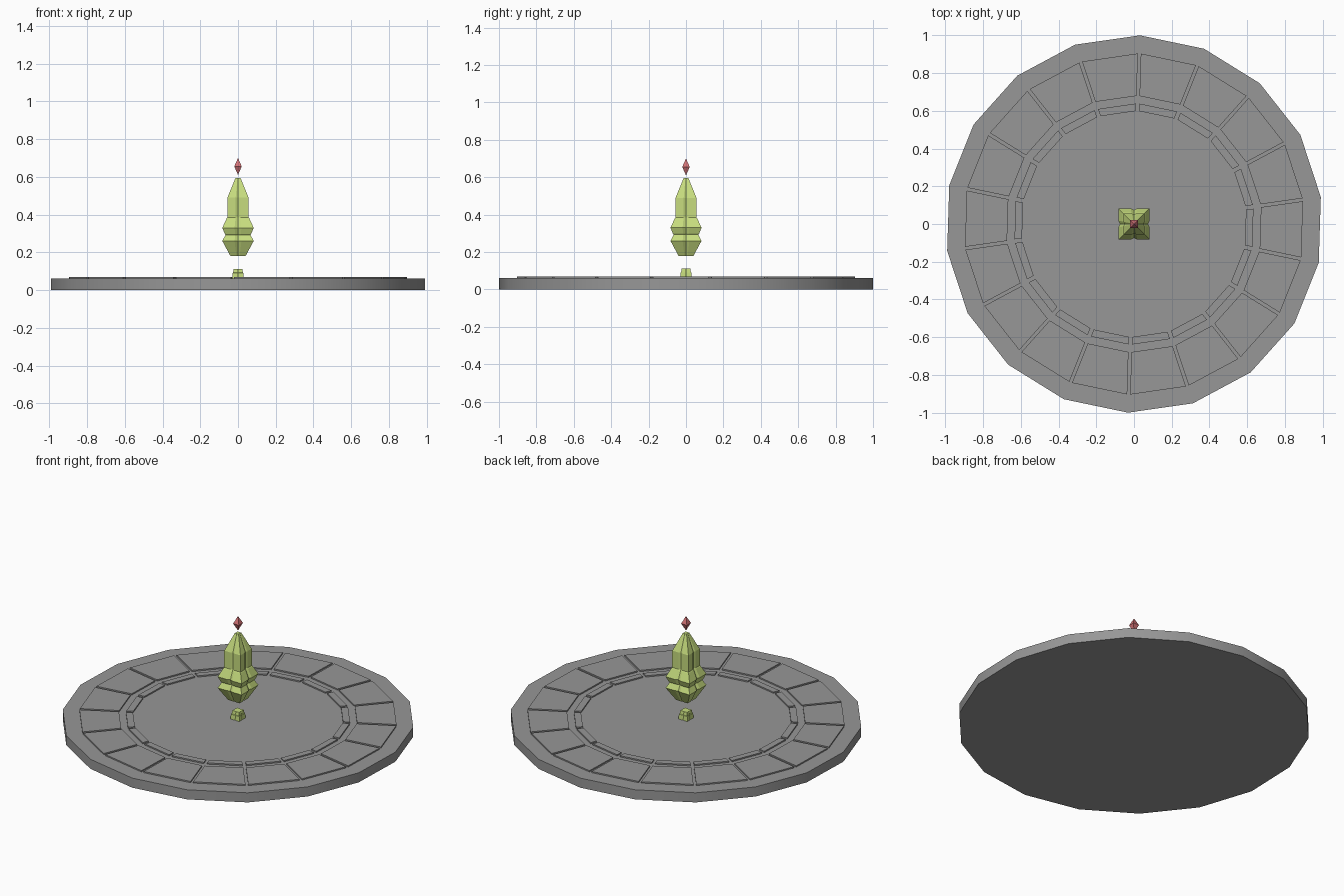
import bpy, math

if "Cube" in bpy.data.objects:
    bpy.data.objects.remove(bpy.data.objects["Cube"])

N = 18
PHASE = math.radians(8.2)


def material(name, color):
    m = bpy.data.materials.new(name)
    m.diffuse_color = color
    m.use_nodes = True
    m.node_tree.nodes["Principled BSDF"].inputs["Base Color"].default_value = m.diffuse_color
    return m


def make(name, verts, faces, mat=None):
    me = bpy.data.meshes.new(name)
    me.from_pydata(verts, [], faces)
    me.update()
    ob = bpy.data.objects.new(name, me)
    bpy.context.collection.objects.link(ob)
    if mat:
        me.materials.append(mat)
    return ob


def loft(name, rings, mat=None):
    """Join equal-length rings into a closed solid."""
    n = len(rings[0])
    verts = [p for r in rings for p in r]
    faces = [list(range(n))[::-1], [len(verts) - n + i for i in range(n)]]
    for k in range(len(rings) - 1):
        for i in range(n):
            j = (i + 1) % n
            faces.append((k * n + i, k * n + j, (k + 1) * n + j, (k + 1) * n + i))
    return make(name, verts, faces, mat)


def grooved_square(h, z):
    """Square ring with a shallow groove down the middle of each side."""
    w, d = h * 0.22, h * 0.1
    pts = []
    for q in range(4):
        a = q * math.pi / 2
        c, s = math.cos(a), math.sin(a)
        for x, y in ((h, -w), (h - d, 0), (h, w), (h, h)):
            pts.append((x * c - y * s, x * s + y * c, z))
    return pts


def tile_ring(name, r_in, r_out, z0, z1, gap, mat):
    """Raised tiles, one per disc side, with even gaps along the spokes."""
    verts, faces = [], []
    half = math.pi / N
    for k in range(N):
        a = PHASE + (2 * k + 1) * half
        c, s = math.cos(a), math.sin(a)
        b = len(verts)
        for z in (z0, z1):
            for r, sg in ((r_in, -1), (r_out, -1), (r_out, 1), (r_in, 1)):
                x = r * math.cos(half)
                y = sg * (r * math.sin(half) - gap / 2)
                verts.append((x * c - y * s, x * s + y * c, z))
        faces += [[b + i for i in f] for f in (
            (3, 2, 1, 0), (4, 5, 6, 7), (0, 1, 5, 4), (1, 2, 6, 5), (2, 3, 7, 6), (3, 0, 4, 7))]
    return make(name, verts, faces, mat)


stone = material("dark_stone", (0.31, 0.31, 0.31, 1))
green = material("green", (0.57, 0.72, 0.21, 1))
red = material("red", (0.65, 0.17, 0.18, 1))

# Eighteen-sided base disc with a softly shaded rim
disc = loft("base_disc", [[(math.cos(PHASE + i * 2 * math.pi / N), math.sin(PHASE + i * 2 * math.pi / N), z)
                           for i in range(N)] for z in (0, 0.06)], stone)
bpy.context.view_layer.objects.active = disc
disc.select_set(True)
bpy.ops.object.shade_smooth_by_angle(angle=math.radians(30))
disc.select_set(False)

# Raised floor tiles
tile_ring("outer_tiles", 0.68, 0.905, 0.055, 0.068, 0.016, stone)
tile_ring("inner_tiles", 0.60, 0.64, 0.055, 0.068, 0.02, stone)

# Small pedestal on the disc
loft("pedestal", [grooved_square(h, z) for h, z in (
    (0.031, 0.058), (0.029, 0.09), (0.026, 0.092), (0.023, 0.112))], green)

# Floating crystal body
loft("crystal_body", [grooved_square(h, z) for h, z in (
    (0.04, 0.18), (0.083, 0.26), (0.066, 0.293), (0.07, 0.298), (0.083, 0.33),
    (0.06, 0.38), (0.056, 0.385), (0.056, 0.49), (0.013, 0.595))], green)

# Gem above the tip
g = 0.02
make("tip_gem", [(g, g, 0.655), (-g, g, 0.655), (-g, -g, 0.655), (g, -g, 0.655),
                 (0, 0, 0.70), (0, 0, 0.61)],
     [(0, 1, 4), (1, 2, 4), (2, 3, 4), (3, 0, 4), (1, 0, 5), (2, 1, 5), (3, 2, 5), (0, 3, 5)], red)
